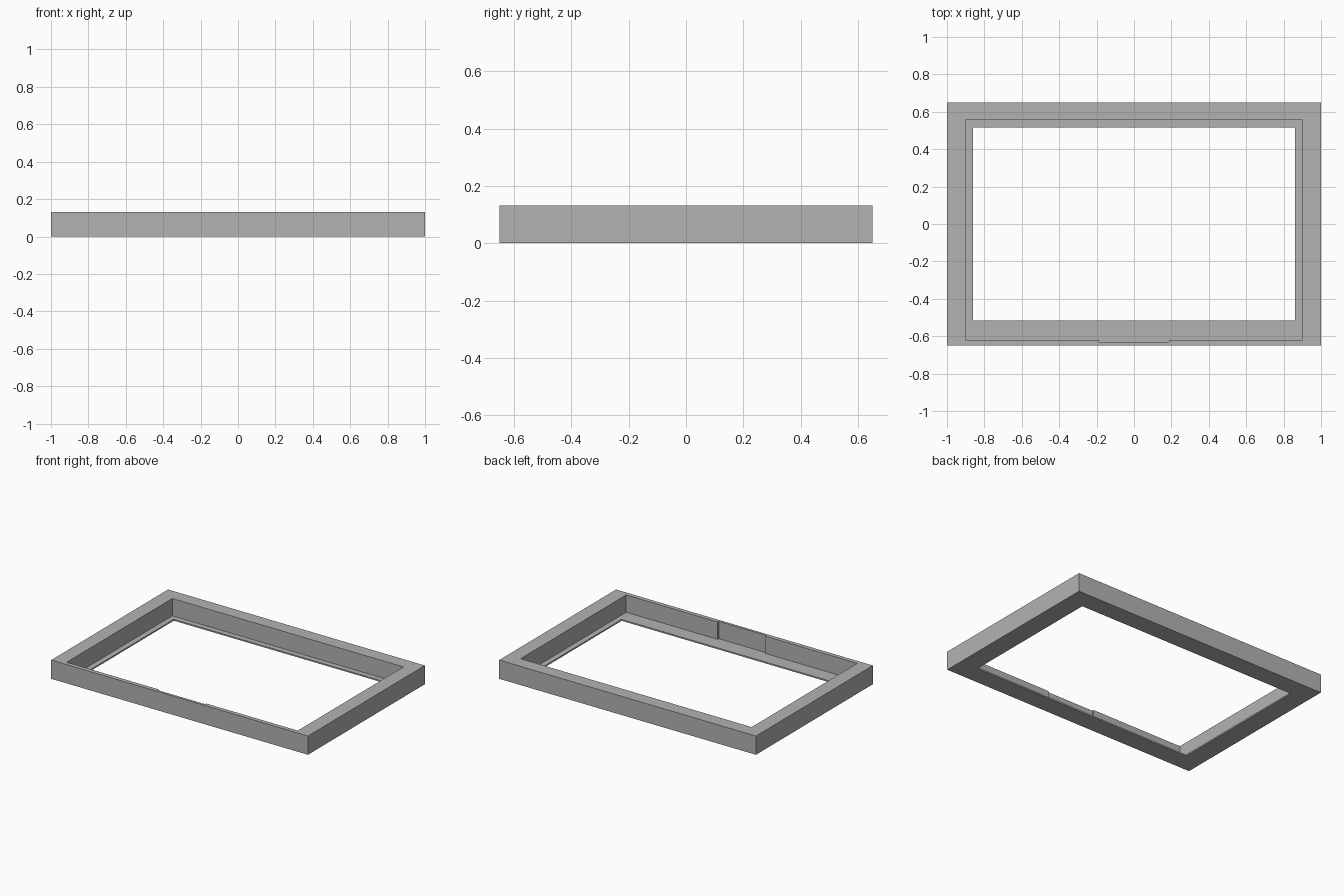
import bpy
import bmesh
from mathutils import Matrix, Vector

if "Cube" in bpy.data.objects:
    bpy.data.objects.remove(bpy.data.objects["Cube"], do_unlink=True)

HEIGHT, LIP = 0.132, 0.01      # overall height, thickness of the bottom lip
HALF_X, HALF_Y = 1.0, 0.65

grey = bpy.data.materials.new("plain grey")
grey.use_nodes = True
colour = (0.45, 0.45, 0.45, 1)
grey.diffuse_color = colour
grey.node_tree.nodes["Principled BSDF"].inputs["Base Color"].default_value = colour


def box(name, low, high):
    """Axis-aligned box between two corners."""
    low, high = Vector(low), Vector(high)
    bm = bmesh.new()
    place = Matrix.Translation((low + high) / 2) @ Matrix.Diagonal((high - low).to_4d())
    bmesh.ops.create_cube(bm, size=1, matrix=place)
    mesh = bpy.data.meshes.new(name)
    bm.to_mesh(mesh)
    bm.free()
    mesh.materials.append(grey)
    obj = bpy.data.objects.new(name, mesh)
    bpy.context.collection.objects.link(obj)
    return obj


# Outer block of the frame
frame = box("frame", (-HALF_X, -HALF_Y, 0), (HALF_X, HALF_Y, HEIGHT))

# Recess above the lip, shallow notch in the front wall, opening right through
above = HEIGHT + 0.1
cutters = [
    box("recess_cutter", (-0.9, -0.62, LIP), (0.9, 0.555, above)),
    box("notch_cutter", (-0.187, -0.632, LIP), (0.187, -0.5, above)),
    box("opening_cutter", (-0.862, -0.515, -0.1), (0.862, 0.517, above)),
]
for cutter in cutters:
    cutter.hide_render = True
    cut = frame.modifiers.new(cutter.name, 'BOOLEAN')
    cut.operation = 'DIFFERENCE'
    cut.solver = 'EXACT'
    cut.object = cutter

# Apply the cuts and discard the cutters
bpy.context.view_layer.objects.active = frame
for cutter in cutters:
    bpy.ops.object.modifier_apply(modifier=cutter.name)
    bpy.data.objects.remove(cutter, do_unlink=True)
